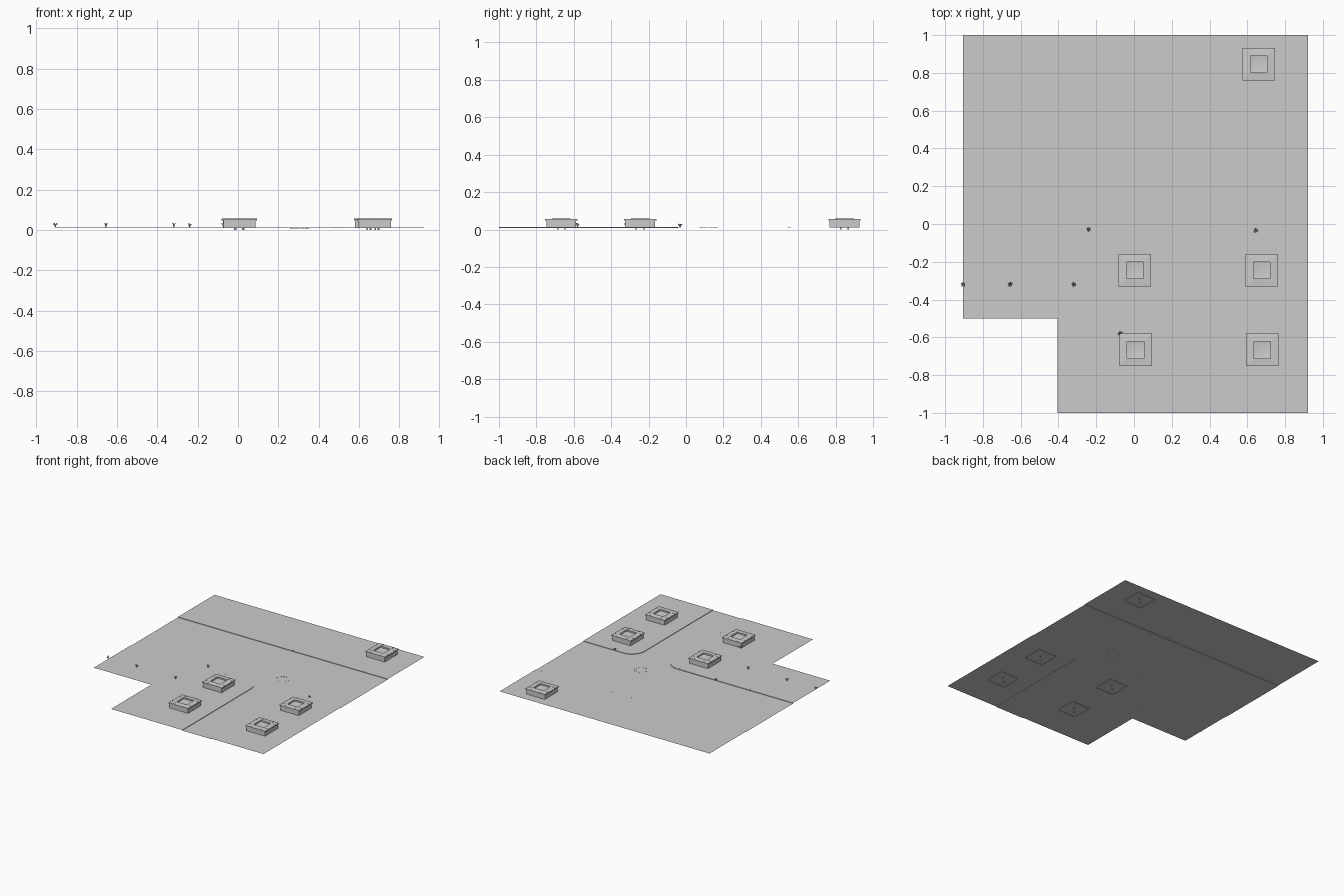
import bpy, bmesh, math, random
from mathutils import Vector, Matrix

if "Cube" in bpy.data.objects:
    bpy.data.objects.remove(bpy.data.objects["Cube"])

random.seed(4)
ROAD, WALK = 0.0085, 0.0125
X0, X1, CW = -0.905, 0.922, 0.015


def finish(name, bm):
    me = bpy.data.meshes.new(name)
    bm.to_mesh(me)
    bm.free()
    ob = bpy.data.objects.new(name, me)
    bpy.context.collection.objects.link(ob)
    return ob


def sheet(name, pts, z):
    bm = bmesh.new()
    f = bm.faces.new([bm.verts.new((x, y, z)) for x, y in pts])
    f.normal_update()
    if f.normal.z < 0:
        f.normal_flip()
    bmesh.ops.triangulate(bm, faces=[f])
    return finish(name, bm)


def add_box(bm, c, s, rot=0):
    m = Matrix.Translation(c) @ Matrix.Rotation(rot, 4, 'Z') @ Matrix.Diagonal((*s, 1))
    bmesh.ops.create_cube(bm, size=1, matrix=m)


def arc(cx, cy, r, a0, a1, n=12):
    return [(cx + r * math.cos(math.radians(a0 + (a1 - a0) * i / n)),
             cy + r * math.sin(math.radians(a0 + (a1 - a0) * i / n))) for i in range(n + 1)]


# kerb paths, with the road on the left of travel
def left_path(d):
    return [(X0, -0.04 - d)] + arc(0.105, -0.15, 0.11 - d, 90, 0) + [(0.215 - d, -1)]


def right_path(d):
    return [(0.465 + d, -1)] + arc(0.575, -0.15, 0.11 - d, 180, 90) + [(X1, -0.04 - d)]


def far_path(d):
    return [(X1, 0.545 + d), (X0, 0.545 + d)]


def kerb(name, path):
    bm = bmesh.new()
    o, i = path(0), path(CW)
    for k in range(len(o) - 1):
        for q in ([(*o[k + 1], ROAD), (*o[k], ROAD), (*o[k], WALK), (*o[k + 1], WALK)],
                  [(*o[k], WALK), (*i[k], WALK), (*i[k + 1], WALK), (*o[k + 1], WALK)]):
            bm.faces.new([bm.verts.new(p) for p in q])
    bmesh.ops.remove_doubles(bm, verts=bm.verts, dist=1e-5)
    return finish(name, bm)


# road and pavements
sheet("road", [(X0, 0.545)] + left_path(0) + right_path(0) + [(X1, 0.545)], ROAD)
sheet("pavement_left", left_path(CW) + [(-0.405, -1), (-0.405, -0.5), (X0, -0.5)], WALK)
sheet("pavement_right", right_path(CW) + [(X1, -1)], WALK)
sheet("pavement_far", far_path(CW) + [(X0, 1), (X1, 1)], WALK)
kerb("kerb_left", left_path)
kerb("kerb_right", right_path)
kerb("kerb_far", far_path)

# kerb joints
bm = bmesh.new()
for x in (-0.075, 0.09, 0.26, 0.71, 0.87):
    add_box(bm, (x, 0.5525, WALK), (0.003, 0.015, 0.001))
for x in (-0.86, -0.69, -0.52, -0.075, 0.04, 0.09, 0.81):
    add_box(bm, (x, -0.0475, WALK), (0.003, 0.015, 0.001))
for y in (-0.72, -0.885):
    add_box(bm, (0.2075, y, WALK), (0.015, 0.003, 0.001))
finish("kerb_joints", bm)

# manhole: ring of small setts in the road
bm = bmesh.new()
for k in range(16):
    a = k * math.tau / 16
    add_box(bm, (0.305 + 0.045 * math.cos(a), 0.12 + 0.045 * math.sin(a), ROAD),
            (0.006, 0.011, 0.002), a)
finish("manhole_ring", bm)


# square planter: walls, coping slabs and recessed soil
def planter(n, x, y):
    h, c, i = 0.086, 0.080, 0.044
    prof = [(c, 0.010), (c, 0.048), (h, 0.048), (h, 0.055), (i, 0.058), (i, 0.047)]
    bm = bmesh.new()
    loops = [[bm.verts.new((x + sx * r, y + sy * r, z))
              for sx, sy in ((-1, -1), (1, -1), (1, 1), (-1, 1))] for r, z in prof]
    for a, b in zip(loops, loops[1:]):
        for k in range(4):
            j = (k + 1) % 4
            bm.faces.new((a[k], a[j], b[j], b[k]))
    finish(f"planter_{n}", bm)
    # coping joints
    bm = bmesh.new()
    for s in (-1, 1):
        for t in (-1, 1):
            add_box(bm, (x + s * 0.065, y + t * i, 0.0562), (0.04, 0.002, 0.002))
            add_box(bm, (x + t * i, y + s * 0.065, 0.0562), (0.002, 0.04, 0.002))
    finish(f"coping_joints_{n}", bm)
    # soil
    bm = bmesh.new()
    rim = [bm.verts.new((x + sx * i, y + sy * i, 0.047))
           for sx, sy in ((-1, -1), (1, -1), (1, 1), (-1, 1))]
    mid = bm.verts.new((x, y, 0.036))
    for k in range(4):
        f = bm.faces.new((rim[k], rim[(k + 1) % 4], mid))
        f.smooth = True
    finish(f"soil_{n}", bm)
    # small footings reaching below the pavement
    bm = bmesh.new()
    for s in (-1, 1):
        add_box(bm, (x + s * 0.02, y + s * 0.02, 0.007), (0.008, 0.008, 0.014))
    finish(f"footing_{n}", bm)


for n, (x, y) in enumerate([(0.005, -0.245), (0.677, -0.245), (0.008, -0.667),
                            (0.678, -0.667), (0.66, 0.847)]):
    planter(n + 1, x, y)


# weed tuft made of arching leaf blades
def weed(n, x, y, top):
    bm = bmesh.new()
    for k in range(8):
        a = k * math.tau / 8 + random.uniform(-0.3, 0.3)
        d = Vector((math.cos(a), math.sin(a), 0))
        s = Vector((-d.y, d.x, 0)) * 0.0025
        z, r = top * random.uniform(0.75, 1), random.uniform(0.012, 0.018)
        base = Vector((x, y, 0.011))
        mid = base + d * r * 0.55 + Vector((0, 0, z))
        tip = base + d * r + Vector((0, 0, z * 0.75))
        v = [bm.verts.new(p) for p in (base - s * 0.4, base + s * 0.4, mid + s, mid - s, tip)]
        bm.faces.new((v[0], v[1], v[2], v[3]))
        bm.faces.new((v[3], v[2], v[4]))
    finish(f"weed_{n}", bm)


for n, (x, y, t) in enumerate([(-0.907, -0.32, 0.024), (-0.655, -0.32, 0.024),
                               (-0.318, -0.32, 0.024), (-0.24, -0.03, 0.02),
                               (0.645, -0.033, 0.02), (-0.072, -0.58, 0.024)]):
    weed(n + 1, x, y, t)
